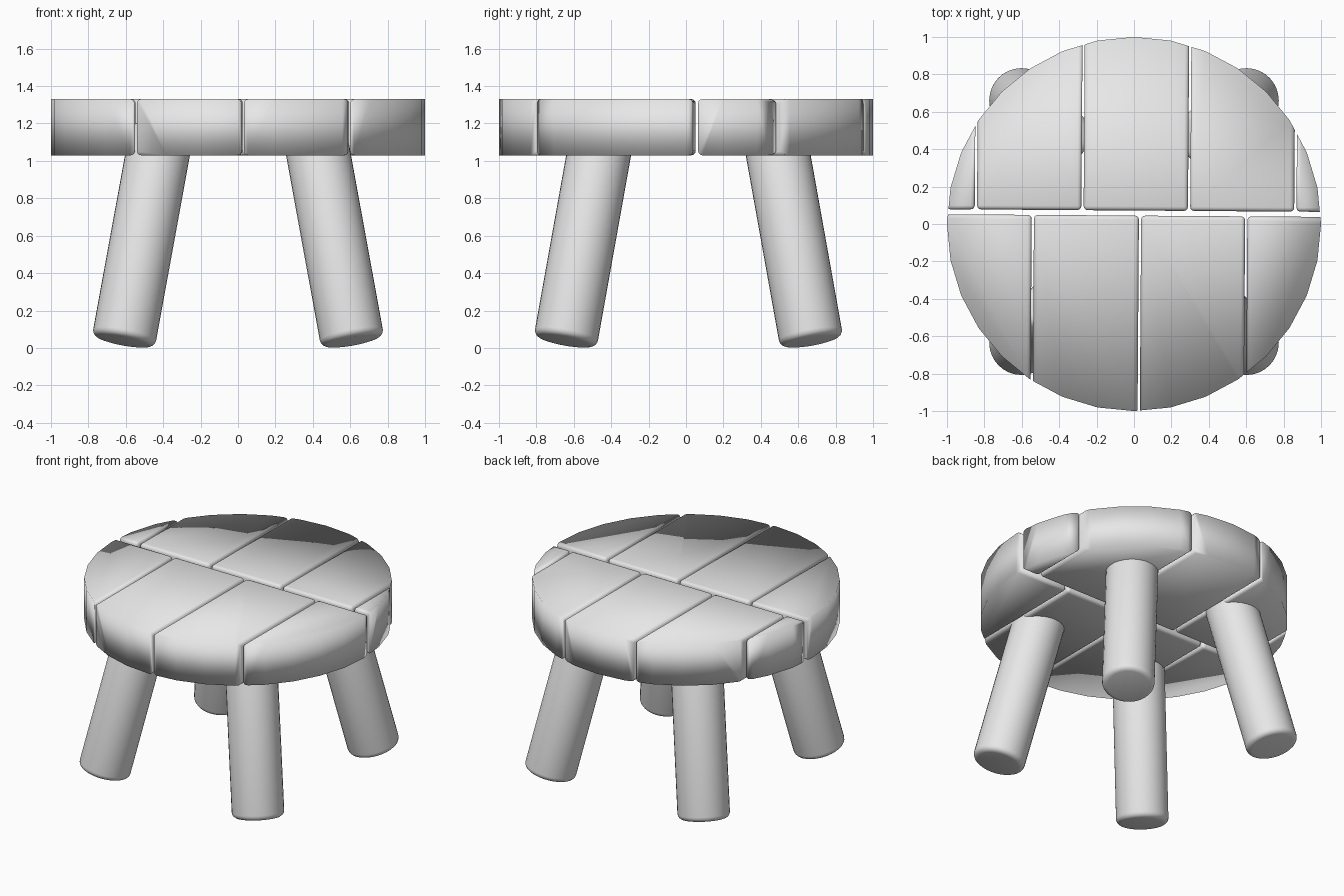
import bpy, bmesh, math
from mathutils import Matrix, Vector

cube = bpy.data.objects.get("Cube")
if cube:
    bpy.data.objects.remove(cube, do_unlink=True)

SIDES = 32
SEAT_LOW, SEAT_HIGH = 1.03, 1.33
GAP = 0.012

grey = bpy.data.materials.new("plain_grey")
grey.use_nodes = True
grey.diffuse_color = (0.8, 0.8, 0.8, 1)
grey.node_tree.nodes["Principled BSDF"].inputs["Base Color"].default_value = (0.8, 0.8, 0.8, 1)


def finish(name, bm):
    bmesh.ops.recalc_face_normals(bm, faces=bm.faces)
    for face in bm.faces:
        face.smooth = True
    mesh = bpy.data.meshes.new(name)
    bm.to_mesh(mesh)
    bm.free()
    mesh.materials.append(grey)
    obj = bpy.data.objects.new(name, mesh)
    bpy.context.collection.objects.link(obj)
    return obj


def plank(name, x0, x1, y0, y1):
    """Rounded board trimmed to the many-sided outline of the seat."""
    bm = bmesh.new()
    size = Vector((x1 - x0, y1 - y0, SEAT_HIGH - SEAT_LOW))
    centre = Vector(((x0 + x1) / 2, (y0 + y1) / 2, (SEAT_LOW + SEAT_HIGH) / 2))
    bmesh.ops.create_cube(bm, size=1, matrix=Matrix.Translation(centre) @ Matrix.Diagonal(size.to_4d()))
    bmesh.ops.bevel(bm, geom=bm.edges[:], offset=0.022, segments=3, profile=0.5, affect='EDGES')
    bmesh.ops.rotate(bm, verts=bm.verts, matrix=Matrix.Rotation(math.radians(-0.4), 3, 'Z'))
    for i in range(SIDES):
        a = (i + 0.5) * math.tau / SIDES
        n = Vector((math.cos(a), math.sin(a), 0))
        cut = bmesh.ops.bisect_plane(bm, geom=bm.verts[:] + bm.edges[:] + bm.faces[:], dist=1e-5,
                                     plane_co=n * math.cos(math.pi / SIDES), plane_no=n,
                                     clear_outer=True)
        rim = [e for e in cut["geom_cut"] if isinstance(e, bmesh.types.BMEdge) and e.is_boundary]
        if rim:
            bmesh.ops.holes_fill(bm, edges=rim, sides=0)
    finish(name, bm)


def plank_row(name, joints, y0, y1):
    edges = [-1.3] + joints + [1.3]
    for i, (x0, x1) in enumerate(zip(edges, edges[1:])):
        plank(f"{name}_{i + 1}", x0 + GAP / 2, x1 - GAP / 2, y0, y1)


# Seat boards, staggered in two rows
plank_row("front_seat_board", [-0.541, 0.032, 0.6], -1.3, 0.045)
plank_row("back_seat_board", [-0.846, -0.276, 0.294, 0.862], 0.072, 1.3)


def leg(name, sx, sy):
    """Splayed round leg with softened ends."""
    foot = Vector((sx * 0.612, 0.013 + sy * 0.658, 0.036))
    top = Vector((sx * 0.405, 0.013 + sy * 0.455, 1.17))
    axis = top - foot
    bm = bmesh.new()
    bmesh.ops.create_cone(bm, cap_ends=True, segments=32, radius1=0.171, radius2=0.171,
                          depth=axis.length)
    rims = [e for e in bm.edges if abs(e.verts[0].co.z - e.verts[1].co.z) < 0.01]
    bmesh.ops.bevel(bm, geom=rims, offset=0.035, segments=4, profile=0.5, affect='EDGES')
    turn = axis.to_track_quat('Z', 'Y').to_matrix().to_4x4()
    bm.transform(Matrix.Translation((foot + top) / 2) @ turn)
    finish(name, bm)


# Four legs
for row, sy in (("front", -1), ("back", 1)):
    for side, sx in (("left", 1), ("right", -1)):
        leg(f"{row}_{side}_leg", sx, sy)
